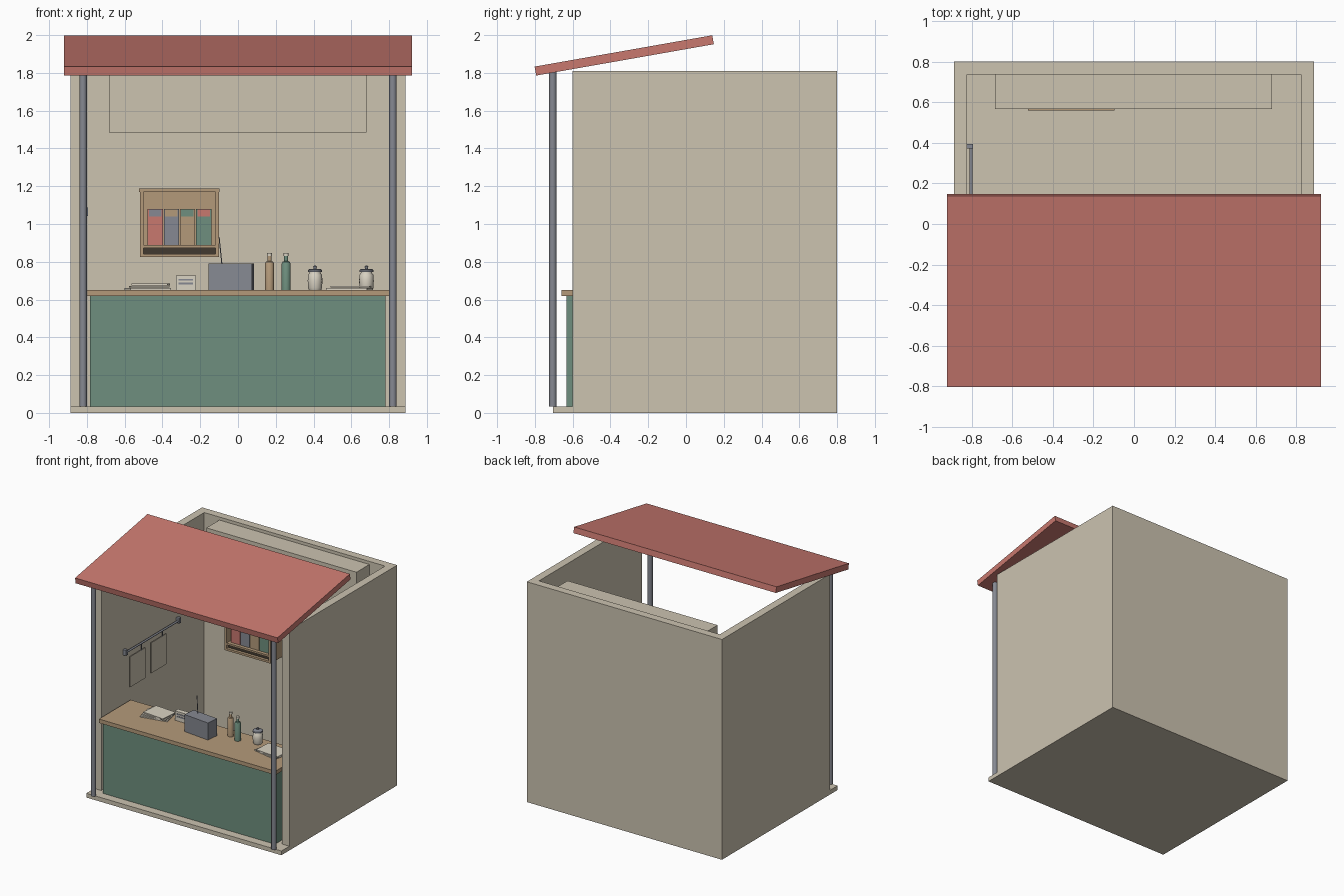
import bpy, bmesh, math
from mathutils import Matrix

if "Cube" in bpy.data.objects:
    bpy.data.objects.remove(bpy.data.objects["Cube"])


def mat(name, rgb):
    m = bpy.data.materials.new(name)
    lin = [((c / 255 + 0.055) / 1.055) ** 2.4 for c in rgb]
    m.diffuse_color = (*lin, 1)
    m.use_nodes = True
    m.node_tree.nodes["Principled BSDF"].inputs["Base Color"].default_value = m.diffuse_color
    return m


CREAM = mat("cream wall", (204, 195, 176))
PAPER = mat("pale paper", (218, 211, 195))
RED = mat("brick red", (200, 120, 111))
GREEN = mat("sage green", (110, 143, 126))
WOOD = mat("light wood", (180, 154, 122))
GREY = mat("blue grey", (134, 137, 146))
DARK = mat("dark brown", (66, 58, 48))


def finish(name, bm, material, smooth=False):
    me = bpy.data.meshes.new(name)
    bmesh.ops.recalc_face_normals(bm, faces=bm.faces)
    bm.to_mesh(me)
    bm.free()
    me.materials.append(material)
    ob = bpy.data.objects.new(name, me)
    bpy.context.collection.objects.link(ob)
    if smooth:
        bpy.ops.object.select_all(action='DESELECT')
        ob.select_set(True)
        bpy.context.view_layer.objects.active = ob
        bpy.ops.object.shade_smooth_by_angle(angle=math.radians(40))
    return ob


def box(name, material, x, y, z):
    """Box from (min, max) ranges on each axis."""
    bm = bmesh.new()
    bmesh.ops.create_cube(bm, size=1)
    for v in bm.verts:
        for i, r in enumerate((x, y, z)):
            v.co[i] = r[0] if v.co[i] < 0 else r[1]
    return finish(name, bm, material)


def turned_box(name, material, centre, size, angle, axis='Z'):
    ob = box(name, material, *[(-s / 2, s / 2) for s in size])
    ob.data.transform(Matrix.Translation(centre) @ Matrix.Rotation(math.radians(angle), 4, axis))
    return ob


def lathe(name, material, profile, pos, n=16):
    """Closed turned shape from (radius, height) points."""
    bm = bmesh.new()
    rings = [[bm.verts.new((pos[0] + r * math.cos(2 * math.pi * i / n),
                            pos[1] + r * math.sin(2 * math.pi * i / n),
                            pos[2] + h)) for i in range(n)] for r, h in profile]
    for a, b in zip(rings, rings[1:]):
        for i in range(n):
            j = (i + 1) % n
            bm.faces.new((a[i], a[j], b[j], b[i]))
    bm.faces.new(rings[0])
    bm.faces.new(rings[-1])
    return finish(name, bm, material, True)


def rod(name, material, a, b, r, n=10):
    """Round bar between two points."""
    from mathutils import Vector
    a, b = Vector(a), Vector(b)
    d = b - a
    bm = bmesh.new()
    m = Matrix.Translation((a + b) / 2) @ d.to_track_quat('Z', 'Y').to_matrix().to_4x4()
    bmesh.ops.create_cone(bm, cap_ends=True, segments=n, radius1=r, radius2=r,
                          depth=d.length, matrix=m)
    return finish(name, bm, material, True)


# Shell: floor, walls, ceiling-height box on the back wall
box("floor", CREAM, (-.887, .887), (-.703, .8), (0, .035))
box("back_wall", CREAM, (-.822, .822), (.735, .8), (.035, 1.81))
for side, s in (("left", -1), ("right", 1)):
    box(side + "_wall", CREAM, sorted((s * .822, s * .887)), (-.6, .8), (.035, 1.81))
    rod(side + "_post", GREY, (s * .82, -.705, .035), (s * .82, -.705, 1.805), .02, 12)
box("back_wall_box", CREAM, (-.684, .68), (.567, .735), (1.485, 1.785))

# Sloping awning
turned_box("awning", RED, (0, -.327, 1.8925), (1.84, .955, .048), 10, 'X')

# Counter
box("counter_panel", GREEN, (-.784, .78), (-.633, -.29), (.035, .618))
box("counter_top", WOOD, (-.804, .8), (-.658, -.245), (.618, .65))

# Wall shelf
SX, SY = (-.52, -.10), (.567, .735)
box("shelf_back", WOOD, SX, (.722, .735), (.83, 1.18))
for side, x0 in (("left", -.52), ("right", -.12)):
    box("shelf_side_" + side, WOOD, (x0, x0 + .02), SY, (.825, 1.17))
box("shelf_top", WOOD, (-.523, -.097), (.56, .735), (1.17, 1.187))
box("shelf_board", WOOD, (-.5, -.12), SY, (.873, .888))
box("shelf_bottom", WOOD, (-.5, -.12), SY, (.825, .842))
box("shelf_slot", DARK, (-.5, -.12), (.59, .722), (.842, .873))

# Binders with spine labels
spines = (RED, GREY, WOOD, GREEN)
labels = (GREY, WOOD, GREEN, RED)
for i in range(4):
    x = -.478 + i * .0855
    box(f"binder_{i + 1}", spines[i], (x, x + .08), (.595, .715), (.888, 1.08))
    box(f"binder_label_{i + 1}", labels[i], (x + .006, x + .072), (.589, .595), (1.04, 1.076))

# Rail with hanging cloths on the left wall
rod("rail", GREY, (-.802, -.31, 1.065), (-.802, .385, 1.065), .008)
for i, y in enumerate((-.31, .383)):
    box(f"rail_bracket_{i + 1}", GREY, (-.822, -.793), (y - .012, y + .012), (1.043, 1.087))
for i, (y, z) in enumerate(((-.16, 1.01), (.115, 1.02))):
    rod(f"cloth_hook_{i + 1}", GREY, (-.802, y + .05, 1.06), (-.802, y + .05, z - .01), .004, 6)
    box(f"cloth_{i + 1}", CREAM, (-.806, -.799), (y - .098, y + .098), (z - .25, z))

# Paper stacks on the counter
for name, x, y, w, a, n in (("left", -.478, -.36, .22, 12, 3), ("right", .59, -.4, .22, -12, 2)):
    for i in range(n):
        turned_box(f"papers_{name}_{i + 1}", PAPER, (x + .008 * i, y, .656 + .012 * i),
                   (w - .015 * i, .15, .009), a * (1 - .7 * i))

# Small card stand with printed lines
box("card_stand", PAPER, (-.328, -.222), (-.35, -.31), (.65, .727))
for i, z in enumerate((.685, .705)):
    box(f"card_line_{i + 1}", GREY, (-.314, -.238), (-.353, -.35), (z - .005, z + .005))

# Radio with antenna
turned_box("radio", GREY, (-.035, -.432, .72), (.23, .105, .14), -6)
rod("antenna", GREY, (-.085, -.4, .785), (-.1, -.39, .93), .003, 6)

# Bottles
bottle = [(.024, 0), (.024, .14), (.019, .15), (.011, .153), (.011, .18)]
for name, m, x, y in (("wood", WOOD, .167, -.335), ("green", GREEN, .255, -.368)):
    lathe(name + "_bottle", m, bottle, (x, y, .65))
    lathe(name + "_bottle_cap", PAPER, [(.013, 0), (.013, .016)], (x, y, .83))

# Lidded jars
jar = [(.032, 0), (.037, .012), (.039, .05), (.037, .08), (.03, .09), (.03, .1)]
lid = [(.038, 0), (.038, .011), (.03, .016), (.008, .018), (.01, .03), (.006, .034)]
for name, x, y in (("left", .408, -.326), ("right", .68, -.33)):
    lathe(name + "_jar", PAPER, jar, (x, y, .65))
    lathe(name + "_jar_lid", GREY, lid, (x, y, .745))
